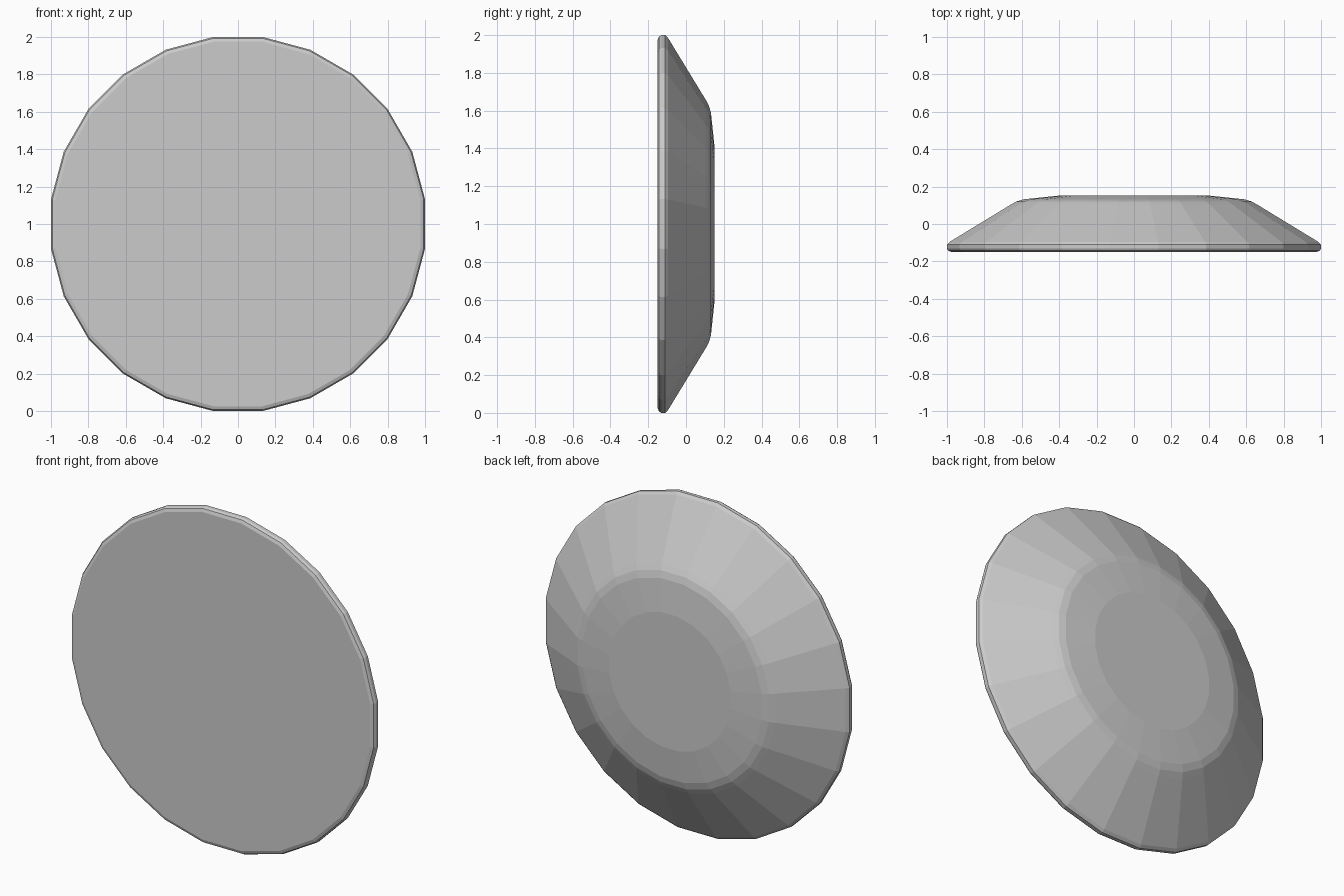
import bpy, bmesh
from math import sin, cos, pi

if "Cube" in bpy.data.objects:
    bpy.data.objects.remove(bpy.data.objects["Cube"])

SIDES = 24
FLAT = cos(pi / SIDES)  # profile radii are measured to the flats

# Half profile (radius, y) from the flat front, round the rim, to the raised back
PROFILE = [(0.975, -0.15), (0.993, -0.143), (1.0, -0.13), (1.0, -0.11),
           (0.985, -0.095), (0.66, 0.103), (0.63, 0.12), (0.59, 0.132),
           (0.40, 0.152)]

bm = bmesh.new()
rings = []
for r, y in PROFILE:
    ring = []
    for i in range(SIDES):
        a = 2 * pi * (i + 0.5) / SIDES
        ring.append(bm.verts.new((r / FLAT * cos(a), y, 1 + r / FLAT * sin(a))))
    rings.append(ring)

# Bands between rings, then the two flat caps
for a, b in zip(rings, rings[1:]):
    for i in range(SIDES):
        j = (i + 1) % SIDES
        bm.faces.new((a[i], a[j], b[j], b[i]))
bm.faces.new(rings[0])
bm.faces.new(rings[-1])
bmesh.ops.recalc_face_normals(bm, faces=bm.faces[:])

mesh = bpy.data.meshes.new("dish_disc")
bm.to_mesh(mesh)
bm.free()
disc = bpy.data.objects.new("dish_disc", mesh)
bpy.context.collection.objects.link(disc)
